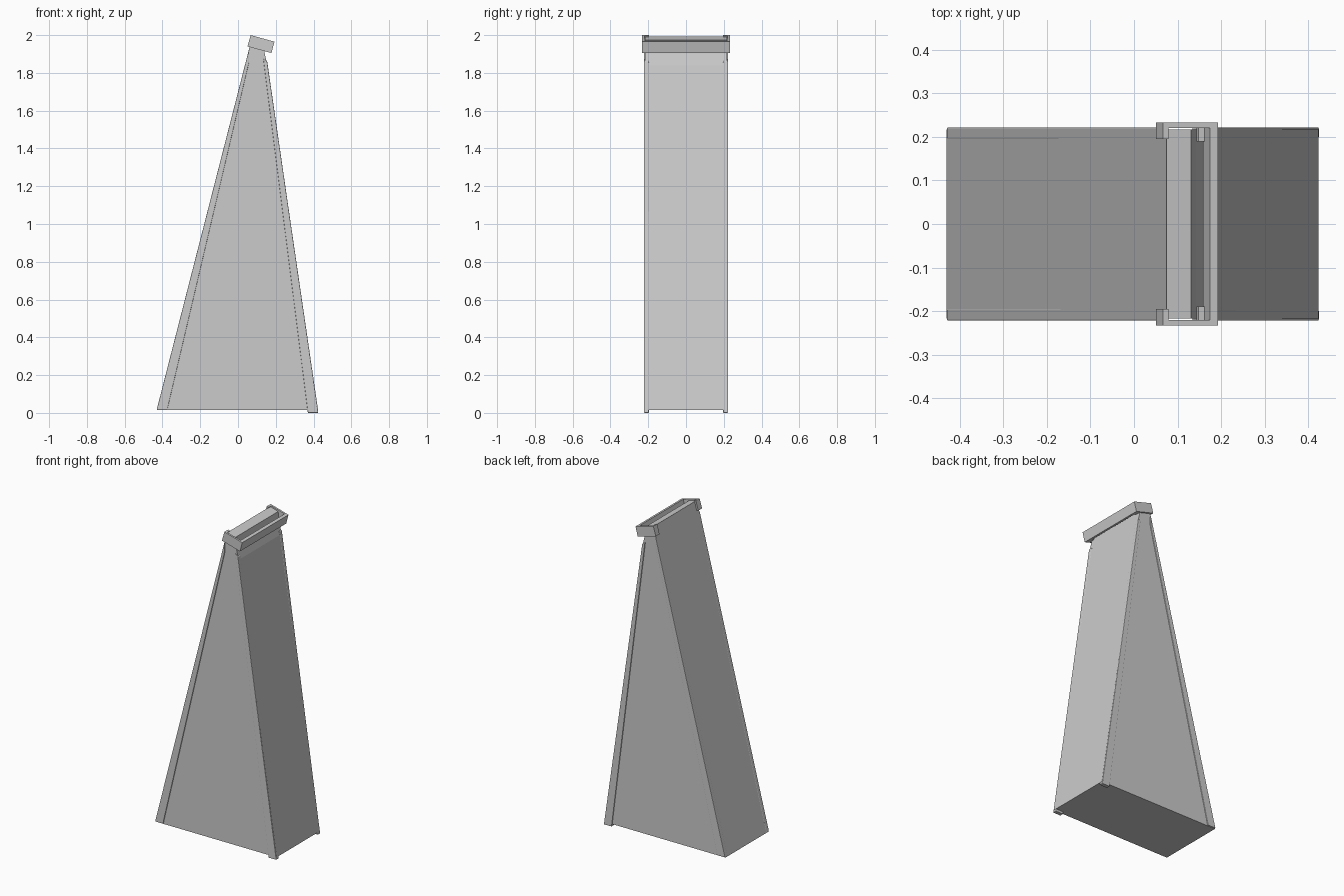
import bpy, bmesh

if "Cube" in bpy.data.objects:
    bpy.data.objects.remove(bpy.data.objects["Cube"])


def prism(name, profile, y0, y1, bevel=0.0):
    """Extrude an (x, z) outline from y0 to y1."""
    bm = bmesh.new()
    a = [bm.verts.new((x, y0, z)) for x, z in profile]
    b = [bm.verts.new((x, y1, z)) for x, z in profile]
    n = len(profile)
    bm.faces.new(a)
    bm.faces.new(b[::-1])
    for i in range(n):
        j = (i + 1) % n
        bm.faces.new((a[j], a[i], b[i], b[j]))
    bmesh.ops.recalc_face_normals(bm, faces=bm.faces)
    mesh = bpy.data.meshes.new(name)
    bm.to_mesh(mesh)
    bm.free()
    ob = bpy.data.objects.new(name, mesh)
    bpy.context.collection.objects.link(ob)
    if bevel:
        m = ob.modifiers.new("soft_edges", 'BEVEL')
        m.width = bevel
        m.segments = 2
    return ob


def mirrored(name, profile, y0, y1, bevel=0.0):
    prism(name + "_back", profile, y0, y1, bevel)
    prism(name + "_front", profile, -y1, -y0, bevel)


def left_x(z):      # slanted left face
    return -0.43 + (z - 0.015) * 0.2555


def right_x(z):     # slanted right face
    return 0.424 - (z - 0.015) * 0.1465


# Collar outline, tilted down to the right
A, B, C, D = (0.067, 2.0), (0.193, 1.965), (0.177, 1.905), (0.05, 1.94)


def collar_pt(u, v):
    """u runs left to right, v bottom to top across the tilted collar."""
    return tuple((1 - v) * ((1 - u) * D[k] + u * C[k]) +
                 v * ((1 - u) * A[k] + u * B[k]) for k in range(2))


def collar_rect(u0, v0, u1, v1):
    return [collar_pt(u0, v0), collar_pt(u1, v0), collar_pt(u1, v1), collar_pt(u0, v1)]


# Tapered body
prism("tapered_body", [(left_x(0.015), 0.015), (right_x(0.015), 0.015),
                       (right_x(1.84), 1.84), (0.142, 1.90), (0.131, 1.975),
                       (left_x(1.992), 1.992)], -0.217, 0.217)

# Corner strips along the slanted edges of both side panels
mirrored("left_edge_strip",
         [(left_x(0.018) - 0.001, 0.018), (left_x(0.018) + 0.055, 0.018),
          (left_x(1.86) + 0.018, 1.86), (left_x(1.93), 1.93)],
         0.195, 0.222, 0.003)
mirrored("right_edge_strip",
         [(0.37, 0.0), (0.425, 0.0), (right_x(1.86) + 0.001, 1.86),
          (right_x(1.86) - 0.02, 1.875)],
         0.197, 0.222, 0.003)

# Collar: two end plates, returns on the open left side, right wall with ledge
mirrored("collar_end", collar_rect(0, 0, 1, 1), 0.221, 0.233)
mirrored("collar_return", collar_rect(0, 0, 0.1, 1), 0.195, 0.222)
prism("collar_right_wall", collar_rect(0.85, 0, 1, 1), -0.222, 0.222)
mirrored("collar_ledge", collar_rect(0.74, 0, 0.86, 0.25), 0.19, 0.222)
